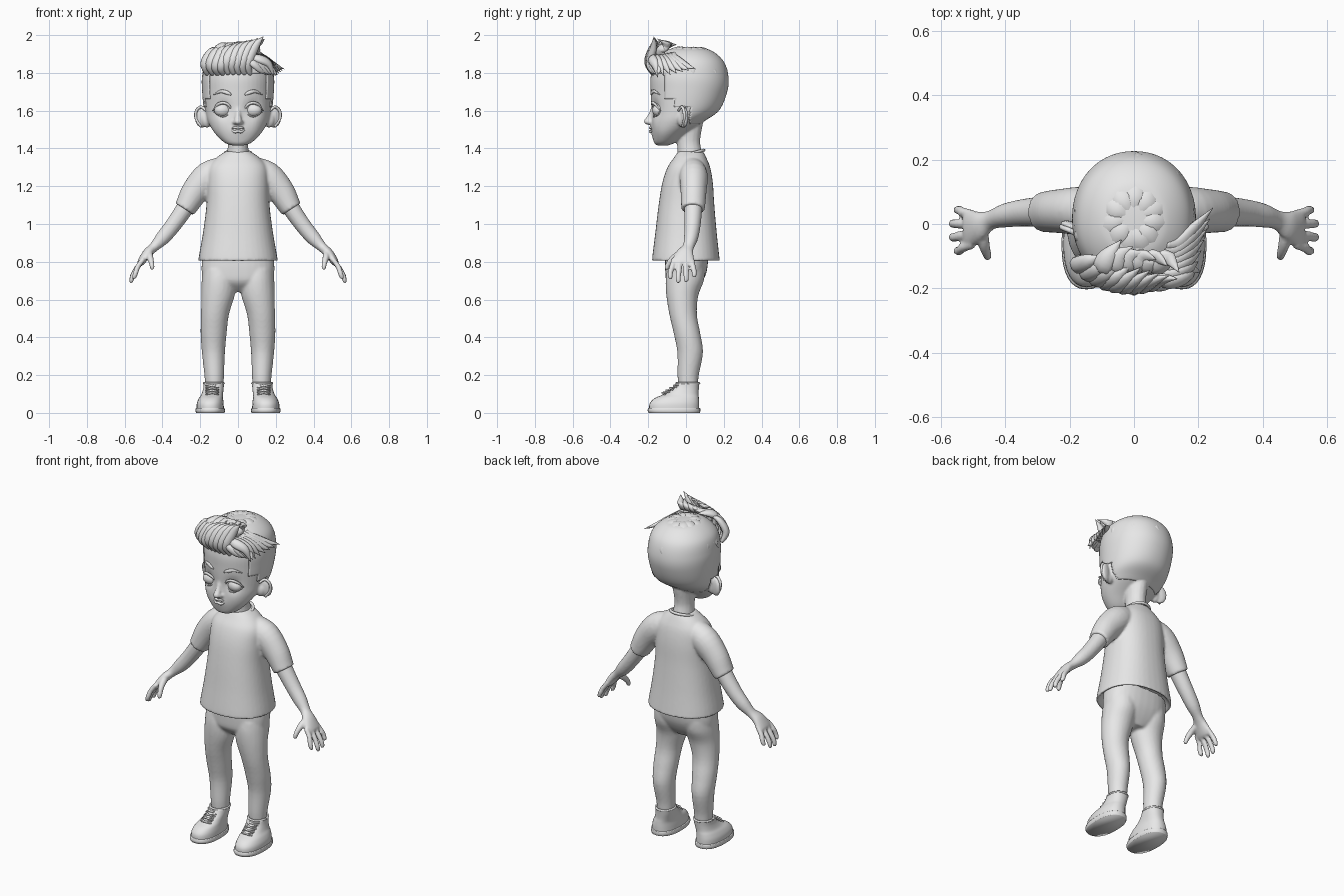
import bpy, bmesh, random
from math import sin, cos, pi, radians, sqrt, copysign
from mathutils import Vector, Matrix

random.seed(4)
cube = bpy.data.objects.get("Cube")
if cube:
    bpy.data.objects.remove(cube, do_unlink=True)

grey = bpy.data.materials.new("plain_grey")
grey.use_nodes = True
grey.diffuse_color = (0.8, 0.8, 0.8, 1)
for node in grey.node_tree.nodes:
    if node.type == 'BSDF_PRINCIPLED':
        node.inputs["Base Color"].default_value = grey.diffuse_color

UP = Vector((0, 0, 1))
SIDES = ((1, "left"), (-1, "right"))


def spline(pts, steps):
    """Smooth path through points that also carry two radii."""
    pts = [Vector(p) for p in pts]
    out = []
    for i in range(len(pts) - 1):
        a, b, c, d = (pts[max(i - 1, 0)], pts[i], pts[i + 1], pts[min(i + 2, len(pts) - 1)])
        for k in range(steps):
            t = k / steps
            out.append(b + (c - a) * (t / 2) + (a * 2 - b * 5 + c * 4 - d) * (t * t / 2)
                       + (b * 3 - a - c * 3 + d) * (t ** 3 / 2))
    return out + [pts[-1]]


def tube(bm, pts, seg=16, side=(0, 1, 0), axis=None, power=2, steps=4, flip=1):
    """Loft of (super)elliptical rings along x, y, z, radius a, radius b."""
    path = spline([(flip * p[0], *p[1:]) for p in pts], steps)
    side = Vector(side)
    side.x *= flip
    rings = []
    for i, p in enumerate(path):
        ahead, behind = path[min(i + 1, len(path) - 1)], path[max(i - 1, 0)]
        t = axis or (Vector(ahead[:3]) - Vector(behind[:3])).normalized()
        u = side.cross(t).normalized()
        v = t.cross(u)
        ring = []
        for k in range(seg):
            c, s = cos(2 * pi * k / seg), sin(2 * pi * k / seg)
            c, s = (copysign(abs(w) ** (2 / power), w) for w in (c, s))
            ring.append(bm.verts.new(Vector(p[:3]) + u * max(p[3], .001) * c + v * max(p[4], .001) * s))
        rings.append(ring)
    for a, b in zip(rings, rings[1:]):
        for k in range(seg):
            n = (k + 1) % seg
            bm.faces.new((a[k], a[n], b[n], b[k]))
    bm.faces.new(rings[0][::-1])
    bm.faces.new(rings[-1])


def stack(bm, rows, **kw):
    """Vertical loft from rows of z, front y, back y, half width, optional x."""
    tube(bm, [(r[4] if len(r) > 4 else 0, (r[1] + r[2]) / 2, r[0], r[3], (r[2] - r[1]) / 2)
              for r in rows], axis=UP, **kw)


def ball(bm, centre, size, flip=1, turn=0):
    c = Vector((centre[0] * flip, centre[1], centre[2]))
    m = Matrix.Translation(c) @ Matrix.Rotation(turn * flip, 4, 'Z') @ Matrix.Diagonal((*size, 1))
    bmesh.ops.create_uvsphere(bm, u_segments=24, v_segments=14, radius=1, matrix=m)


def finish(name, bm, voxel=0, smooth=0):
    me = bpy.data.meshes.new(name)
    for f in bm.faces:
        f.smooth = True
    bm.to_mesh(me)
    bm.free()
    me.materials.append(grey)
    ob = bpy.data.objects.new(name, me)
    bpy.context.collection.objects.link(ob)
    if voxel:
        rm = ob.modifiers.new("blend", 'REMESH')
        rm.mode, rm.voxel_size, rm.use_smooth_shade = 'VOXEL', voxel, True
    if smooth:
        sm = ob.modifiers.new("soften", 'SMOOTH')
        sm.factor, sm.iterations = 0.5, smooth
    return ob


def push(bm, centre, reach, delta):
    """Soft sculpting push."""
    for v in bm.verts:
        d = (v.co - Vector(centre)).length / reach
        v.co += Vector(delta) * 2.718 ** (-d * d)


# Head with neck, nose and ears
SKULL = [(1.415, -.15, -.1, .025), (1.43, -.168, -.06, .07), (1.48, -.178, 0, .122),
         (1.54, -.18, .09, .158), (1.6, -.183, .17, .174), (1.7, -.187, .212, .184),
         (1.78, -.187, .217, .184), (1.86, -.165, .19, .163), (1.915, -.1, .125, .1),
         (1.93, -.03, .05, .03)]
bm = bmesh.new()
stack(bm, SKULL, seg=48, steps=6, power=2.1)
for s, _ in SIDES:
    push(bm, (s * .08, -.17, 1.61), .04, (0, .018, 0))
    push(bm, (s * .1, -.16, 1.53), .05, (0, -.008, 0))
push(bm, (0, -.18, 1.5), .04, (0, -.008, 0))
stack(bm, [(1.3, -.05, .1, .07), (1.38, -.045, .085, .058), (1.44, -.05, .075, .053),
           (1.53, -.06, .09, .06)])
tube(bm, [(0, -.165, 1.63, .014, .014), (0, -.18, 1.58, .014, .018), (0, -.198, 1.55, .02, .018)])
ball(bm, (0, -.202, 1.543), (.02, .022, .018))
for s, _ in SIDES:
    ball(bm, (.015, -.19, 1.538), (.014, .016, .012), s)
    ball(bm, (.19, -.01, 1.565), (.042, .017, .056), s, .35)
    ball(bm, (.165, -.02, 1.55), (.03, .025, .04), s)
finish("head", bm, .007, 3)

# Ear rims, eyes, lids and brows
for s, label in SIDES:
    bm = bmesh.new()
    tube(bm, [(.17, -.04, 1.6, .006, .006), (.195, -.022, 1.62, .008, .008),
              (.22, -.012, 1.6, .008, .008), (.222, -.008, 1.56, .008, .008),
              (.195, -.018, 1.515, .007, .007)], seg=10, flip=s)
    finish(label + "_ear_rim", bm)
    bm = bmesh.new()
    ball(bm, (.08, -.145, 1.602), (.046, .033, .035), s, -.2)
    finish(label + "_eye", bm)
    bm = bmesh.new()
    tube(bm, [(.03, -.163, 1.598, .003, .003), (.05, -.177, 1.63, .007, .006),
              (.08, -.177, 1.642, .008, .007), (.11, -.16, 1.63, .008, .006),
              (.132, -.135, 1.6, .003, .003)], seg=10, flip=s)
    tube(bm, [(.035, -.163, 1.592, .003, .003), (.08, -.17, 1.568, .004, .004),
              (.127, -.14, 1.593, .003, .003)], seg=8, flip=s)
    finish(label + "_eyelids", bm)
    bm = bmesh.new()
    tube(bm, [(.035, -.184, 1.683, .003, .003), (.055, -.182, 1.694, .01, .006),
              (.09, -.168, 1.702, .009, .006), (.128, -.138, 1.685, .002, .002)],
         seg=10, flip=s)
    finish(label + "_eyebrow", bm)

# Lips
bm = bmesh.new()
for z, bow, r in ((1.508, .003, .006), (1.492, -.004, .0075)):
    tube(bm, [(-.04, -.174, 1.502, .002, .002), (-.018, -.187, z + bow, r, r), (0, -.19, z, r, r),
              (.018, -.187, z + bow, r, r), (.04, -.174, 1.502, .002, .002)], seg=10)
finish("lips", bm)

# Clipped short hair, trimmed along the hairline
bm = bmesh.new()
stack(bm, [(r[0] + .004, r[1] - .004, r[2] + .007, r[3] + .006) for r in SKULL],
      seg=96, steps=12, power=2.1)


def hairline(y):
    return 1.8 if y < -.11 else 1.66 if y < -.06 else 1.62 if y < .02 else 1.53


bmesh.ops.delete(bm, geom=[f for f in bm.faces if f.calc_center_median().z
                           < hairline(f.calc_center_median().y)], context='FACES')
cap = finish("clipped_hair", bm)
cap.modifiers.new("thickness", 'SOLIDIFY').thickness = .006


def lock(bm, pts, width, thick, normal):
    taper = (.4, .95, .8, .03)
    tube(bm, [(*p, width * k, thick * k) for p, k in zip(pts, taper)], seg=8, side=normal)


def on_head(az, polar, lift):
    a, t = radians(az), radians(polar)
    return Vector(((.182 + lift) * sin(t) * sin(a), .015 + (.198 + lift) * sin(t) * cos(a),
                   1.72 + (.2 + lift) * cos(t)))


# Layered locks over the crown, back and sides
bm = bmesh.new()
for start, end, count, span, width in ((42, 73, 21, 122, .026), (22, 58, 15, 135, .034),
                                       (4, 42, 11, 165, .036)):
    for i in range(count):
        az = span * (2 * i / (count - 1) - 1) + random.uniform(-4, 4)
        drop = random.uniform(-4, 4)
        pts = [on_head(az + random.uniform(-3, 3) * k, start + (end + drop - start) * k / 3, h)
               for k, h in enumerate((.003, .014, .017, .016))]
        lock(bm, pts, width, .014, on_head(az, (start + end) / 2, 0) - Vector((0, .015, 1.72)))
finish("crown_locks", bm)

# Swept quiff rising from the forehead
bm = bmesh.new()
for i in range(9):
    u = i / 8
    x, j = -.165 + .23 * u, random.uniform(-.008, .008)
    depth = -.185 * sqrt(1 - (x / .21) ** 2)
    lock(bm, [(x, depth + .01, 1.79), (x - .012, depth - .015, 1.85 + j),
              (x + .025, depth * .9 - .012, 1.915 + .025 * u),
              (x + .07, -.1 - .07 * u, 1.935 + .05 * u + j)],
         .03, .022, (x, depth, .05))
for i in range(6):
    x = -.1 + .036 * i
    lock(bm, [(x, -.12, 1.86), (x, -.135, 1.92), (x + .02, -.1, 1.945),
              (x + .06, -.05 - .02 * i, 1.95 + .006 * i)], .036, .022, (x, -.1, .15))
finish("quiff", bm)

# Locks falling to the left of the parting
bm = bmesh.new()
for i in range(7):
    k = i / 6
    lock(bm, [(.05 + .05 * k, -.165 + .1 * k, 1.885 + .02 * k),
              (.11 + .03 * k, -.18 + .12 * k, 1.875),
              (.165 + .02 * k, -.165 + .15 * k, 1.845),
              (.19 + .055 * k, -.15 + .2 * k, 1.775 + .045 * k)],
         .028, .018, (.15, -.15 + .1 * k, .1))
for i in range(4):
    lock(bm, [(.04 + .02 * i, -.18, 1.87 - .01 * i), (.08 + .02 * i, -.195 + .01 * i, 1.85),
              (.12 + .02 * i, -.18 + .012 * i, 1.815), (.16 + .015 * i, -.15, 1.79)],
         .022, .015, (.08, -.2, .05))
finish("side_sweep", bm)

# T-shirt with hollow hem
bm = bmesh.new()
stack(bm, [(.86, -.13, .13, .16), (.815, -.16, .16, .192), (.802, -.178, .178, .209),
           (.83, -.178, .176, .207), (.95, -.163, .163, .186), (1.1, -.145, .15, .167),
           (1.22, -.125, .142, .163), (1.3, -.098, .128, .155), (1.35, -.065, .108, .115),
           (1.385, -.04, .09, .065)], seg=40, steps=5, power=2.3)
for s, _ in SIDES:
    tube(bm, [(.06, .03, 1.3, .06, .06), (.15, .04, 1.255, .08, .075), (.225, .04, 1.175, .073, .069),
              (.27, .038, 1.1, .061, .064), (.284, .037, 1.078, .057, .062)], seg=24, flip=s)
finish("t_shirt", bm, .008, 5)


def ring(name, spots, r):
    """Closed soft band through a loop of points."""
    bm = bmesh.new()
    tube(bm, [(*p, r, r) for p in spots + spots[:1]], seg=8, side=(.02, .01, 1), steps=1)
    finish(name, bm)


turns = [2 * pi * k / 32 for k in range(32)]
ring("collar", [(.069 * cos(a), .025 + .07 * sin(a), 1.373 + .018 * sin(a)) for a in turns], .008)

# Trousers
bm = bmesh.new()
stack(bm, [(.64, -.05, .05, .06), (.69, -.1, .085, .17), (.75, -.11, .11, .192),
           (.84, -.11, .12, .188)], seg=32, power=2.4)
for s, _ in SIDES:
    stack(bm, [(.15, -.042, .064, .049, .125), (.2, -.045, .068, .052, .126),
               (.32, -.046, .09, .061, .13), (.42, -.065, .076, .069, .129),
               (.52, -.088, .058, .074, .122), (.62, -.104, .065, .088, .106),
               (.7, -.108, .095, .092, .1), (.76, -.1, .1, .088, .1)], seg=24, flip=s)
finish("trousers", bm, .008, 4)

for s, label in SIDES:
    # Arm, palm, fingers and thumb
    bm = bmesh.new()
    tube(bm, [(.24, .04, 1.15, .05, .05), (.29, .038, 1.07, .046, .047), (.35, .034, .985, .042, .042),
              (.4, .026, .925, .038, .037), (.445, .012, .878, .026, .03),
              (.48, -.005, .845, .025, .046), (.512, -.014, .8, .02, .06),
              (.522, -.015, .785, .012, .055)], seg=20, flip=s)
    for i, length in enumerate((.075, .1, .105, .085)):
        y0, y1 = .03 - .031 * i, .043 - .042 * i
        x1 = (.55, .565, .565, .55)[i]
        tube(bm, [(.5, y0, .815, .013, .014), (.53, (y0 + y1) / 2, .775, .014, .015),
                  (x1 - .008, y1, .8 - length * .7, .0135, .014),
                  (x1, y1, .8 - length, .011, .012), (x1, y1, .793 - length, .005, .005)],
             seg=12, flip=s)
    tube(bm, [(.47, -.015, .85, .018, .02), (.466, -.06, .825, .018, .018),
              (.457, -.092, .79, .014, .015), (.454, -.102, .765, .011, .012),
              (.454, -.103, .757, .004, .004)], seg=12, flip=s)
    finish(label + "_arm", bm, .006, 3)

    # Ankle boot
    bm = bmesh.new()
    stack(bm, [(.015, -.195, .07, .072, .147), (.05, -.192, .07, .071, .147),
               (.078, -.165, .068, .064, .143), (.1, -.115, .066, .057, .136),
               (.13, -.072, .068, .054, .13), (.157, -.052, .071, .054, .128)],
          seg=32, power=2.3, flip=s)
    finish(label + "_boot", bm)
    bm = bmesh.new()
    stack(bm, [(0, -.198, .073, .075, .147), (.012, -.203, .076, .078, .147),
               (.026, -.2, .075, .076, .147)], seg=32, power=2.4, flip=s)
    finish(label + "_sole", bm)
    ring(label + "_boot_cuff", [(s * (.128 + .052 * cos(a)), .01 + .06 * sin(a), .157)
                                for a in turns], .006)
    bm = bmesh.new()
    for i in range(4):
        y, z = -.125 + .02 * i, .1 + .013 * i
        for w in (1, -1):
            tube(bm, [(.137 - .034 * w, y + .016, z - .004, .004, .004),
                      (.137, y, z + .006, .005, .005),
                      (.137 + .034 * w, y + .024, z + .008, .004, .004)], seg=8, flip=s)
    finish(label + "_laces", bm)
